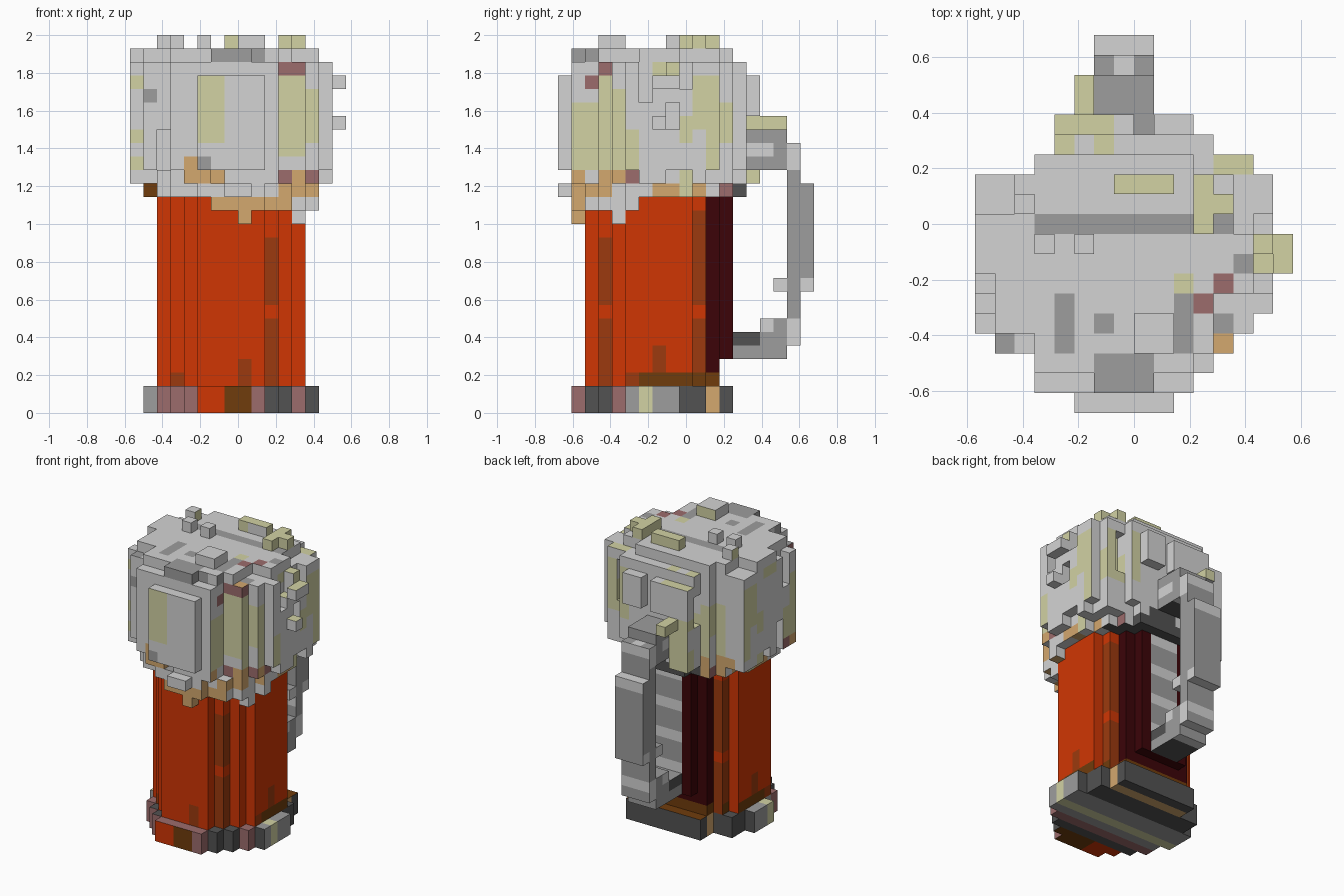
import bpy, bmesh, random
from itertools import product

cube = bpy.data.objects.get("Cube")
if cube:
    bpy.data.objects.remove(cube)
random.seed(4)

U = 2 / 28                      # block size
OX, OY = -8 * U, -9.5 * U       # corner of the block grid

# One letter per colour, sRGB
COLOURS = {
    "L": ("light grey foam", (212, 212, 212)),
    "G": ("mid grey", (157, 157, 157)),
    "D": ("dark grey", (82, 82, 82)),
    "Y": ("pale olive", (210, 210, 164)),
    "T": ("tan", (212, 168, 110)),
    "M": ("dusty mauve", (156, 108, 108)),
    "O": ("amber orange", (208, 54, 4)),
    "S": ("rust brown", (156, 58, 14)),
    "B": ("dark brown", (112, 60, 12)),
    "K": ("dark maroon", (60, 4, 8)),
}
KEYS = list(COLOURS)


def linear(c):
    c /= 255
    return c / 12.92 if c < 0.04045 else ((c + 0.055) / 1.055) ** 2.4


MATS = []
for name, rgb in COLOURS.values():
    m = bpy.data.materials.new(name)
    m.use_nodes = True
    col = [linear(c) for c in rgb] + [1]
    m.diffuse_color = col
    bsdf = m.node_tree.nodes["Principled BSDF"]
    bsdf.inputs["Base Color"].default_value = col
    bsdf.inputs["Roughness"].default_value = 0.9
    MATS.append(m)


def box(i0, i1, j0, j1, k0, k1):
    """Blocks of an inclusive index range."""
    return set(product(range(i0, i1 + 1), range(j0, j1 + 1), range(k0, k1 + 1)))


def disc(limit, k0, k1, jmax=99):
    """Stepped round column about the mug's axis."""
    return {(i, j, k) for i, j, k in box(0, 14, 0, 14, k0, k1)
            if (i - 7) ** 2 + (j - 7) ** 2 <= limit and j <= jmax}


def build(name, blocks, paint):
    """Skin a set of blocks; paint(i, j, k, axis, sign) picks each face colour."""
    bm = bmesh.new()
    verts = {}

    def vert(p):
        if p not in verts:
            verts[p] = bm.verts.new((OX + p[0] * U, OY + p[1] * U, p[2] * U))
        return verts[p]

    for b in sorted(blocks):
        for axis, sign in product(range(3), (-1, 1)):
            n = list(b)
            n[axis] += sign
            if tuple(n) in blocks:
                continue
            u, v = (axis + 1) % 3, (axis + 2) % 3
            ring = []
            for du, dv in ((0, 0), (1, 0), (1, 1), (0, 1))[::sign]:
                p = list(b)
                p[axis] += sign > 0
                p[u] += du
                p[v] += dv
                ring.append(vert(tuple(p)))
            f = bm.faces.new(ring)
            f.material_index = KEYS.index(paint(*b, axis, sign))
    me = bpy.data.meshes.new(name)
    bm.to_mesh(me)
    bm.free()
    for m in MATS:
        me.materials.append(m)
    bpy.context.collection.objects.link(bpy.data.objects.new(name, me))


def lookup(rules, a, b, default):
    """Last rectangle holding (a, b) wins."""
    for c, a0, a1, b0, b1 in reversed(rules):
        if a0 <= a <= a1 and b0 <= b <= b1:
            return c
    return default


# Base ring: first and last block of each row; colours run in strips along each side
BASE_ROWS = [(5, 9), (4, 10), (3, 11), (2, 12), (2, 13), (1, 13), (1, 13), (1, 13),
             (2, 12), (2, 12), (4, 11), (4, 11)]
base = set()
for j, (a, b) in enumerate(BASE_ROWS, 1):
    base |= box(a, b, j, j, 0, 1)


def base_paint(i, j, k, axis, sign):
    side = "-MDDMGYGGDDTD"[j]
    if axis == 0:
        return side
    if axis == 1:
        return "-GMMMOOBBMDDMD"[i] if sign < 0 else "D"
    if sign > 0:
        return "B" if j > 10 else side
    return "OB"[i > 6] if j < 3 else side


build("base", base, base_paint)


# Glass body filled with drink, with darker ribs and a striped back panel
def body_paint(i, j, k, axis, sign):
    if k == 2 and (j > 10 or (axis == 0 and 6 <= j)):
        return "B"
    if j == 12 and axis == 1 and 6 <= i <= 8:
        return "L" if k % 3 == 0 else "G"
    if j > 10:
        return "K"
    if j == 10 and k < 15 and k != 7:
        return "S"
    if (i, j) == (10, 3) and k < 13 and k != 7:
        return "S"
    if axis == 0 and (j == 7 and k < 5 or j in (3, 5) and k == 2):
        return "S"
    if axis == 1 and sign < 0 and (i, k) in ((8, 2), (8, 3), (3, 2)):
        return "S"
    return "O"


build("glass_body", disc(30, 2, 15) - box(0, 15, 12, 12, 2, 3), body_paint)

# Foam head: first and last block of each row, front to back
ROWS = [(5, 9), (3, 10), (3, 10), (1, 12), (0, 13), (0, 14), (0, 14), (0, 14),
        (0, 14), (0, 14), (0, 14), (0, 14), (3, 13), (4, 11), (4, 10)]
foam = set()
for j, (a, b) in enumerate(ROWS):
    top = 24 if j in (0, 14) else 25 if j == 13 else 26
    bottom = 18 if j == 0 else 22 if j == 14 else 17
    foam |= box(a, b, j, j, bottom, top)

# Ragged edge: cut short vertical grooves and nibble the lower rim
steps = ((1, 0), (-1, 0), (0, 1), (0, -1))
edge = sorted(b for b in foam if any((b[0] + x, b[1] + y, b[2]) not in foam for x, y in steps))
for i, j in sorted({b[:2] for b in edge if b[2] == 23 and b[1] > 0}):
    if random.random() < (0.4 if i == 14 or j > 12 else 0.2):
        k = random.randint(17, 24)
        foam -= box(i, i, j, j, k, k + random.randint(1, 3))
foam -= {b for b in edge if b[2] == 17 and random.random() < 0.3}
foam |= disc(36, 17, 26, 12) | disc(41, 16, 16, 12)
# Lower steps around the top rim
for i0, i1, j0, j1 in ((14, 14, 0, 14), (0, 1, 10, 11), (0, 0, 4, 6), (1, 2, 3, 3), (3, 5, 1, 1),
                       (9, 10, 1, 1), (13, 13, 9, 12), (12, 13, 3, 5), (11, 12, 12, 12)):
    foam -= box(i0, i1, j0, j1, 26, 26)
# Lumps on top, on the sides and at the back
for lump in ((7, 9, 11, 11, 27, 27), (11, 11, 9, 11, 27, 27), (12, 12, 10, 10, 27, 27),
             (3, 3, 8, 8, 27, 27), (5, 5, 8, 8, 27, 27), (8, 9, 3, 4, 27, 27), (2, 2, 10, 10, 27, 27),
             (15, 15, 7, 8, 24, 24), (15, 15, 7, 7, 21, 21), (5, 5, 15, 16, 21, 21),
             (4, 5, 13, 14, 17, 18), (4, 5, 14, 14, 19, 21), (7, 8, 0, 0, 16, 16)):
    foam |= box(*lump)
# Drips over the rim
for drip in ((6, 9, 1, 1, 15, 15), (8, 8, 1, 1, 14, 14), (10, 11, 2, 2, 15, 15),
             (12, 12, 3, 4, 15, 15), (12, 12, 4, 4, 14, 14), (13, 13, 5, 5, 15, 15)):
    foam |= box(*drip)

FRONT = [("Y", 5, 6, 20, 24), ("Y", 11, 12, 19, 25), ("Y", 13, 13, 20, 23), ("Y", 0, 0, 24, 24),
         ("Y", 0, 0, 20, 20), ("Y", 0, 0, 18, 18), ("T", 4, 6, 17, 17), ("T", 4, 4, 18, 18),
         ("T", 11, 13, 16, 17), ("T", 6, 11, 15, 15), ("T", 8, 8, 14, 14), ("M", 11, 12, 25, 25),
         ("M", 11, 11, 17, 17), ("M", 13, 13, 17, 17), ("G", 6, 9, 26, 26), ("G", 5, 5, 18, 18),
         ("G", 1, 1, 23, 23), ("B", 1, 1, 16, 16), ("Y", 7, 7, 27, 27), ("Y", 11, 12, 27, 27)]
SIDE = [("Y", 1, 4, 18, 22), ("Y", 5, 5, 18, 20), ("Y", 3, 3, 23, 24), ("Y", 4, 4, 23, 23),
        ("Y", 11, 11, 18, 24), ("Y", 12, 12, 20, 22), ("Y", 10, 10, 21, 24), ("Y", 9, 9, 20, 21),
        ("Y", 7, 8, 25, 25), ("Y", 9, 11, 27, 27), ("T", 1, 1, 14, 17), ("T", 2, 3, 16, 16),
        ("T", 3, 4, 17, 17), ("T", 7, 10, 16, 16), ("Y", 9, 9, 16, 17), ("M", 2, 2, 24, 24),
        ("M", 3, 3, 25, 25), ("M", 5, 5, 17, 17), ("M", 12, 12, 16, 16), ("G", 1, 2, 26, 26),
        ("Y", 14, 16, 21, 21), ("Y", 14, 14, 17, 18)]
TOP = [("G", 3, 10, 9, 9), ("G", 4, 4, 3, 5), ("G", 6, 6, 4, 4), ("G", 10, 10, 3, 5),
       ("G", 12, 12, 4, 4), ("G", 6, 8, 1, 2), ("G", 1, 1, 3, 3), ("G", 13, 13, 7, 7),
       ("Y", 10, 10, 6, 6), ("M", 11, 11, 5, 5), ("M", 12, 12, 6, 6), ("T", 12, 12, 3, 3),
       ("Y", 14, 15, 7, 8), ("Y", 7, 9, 11, 11), ("Y", 11, 11, 9, 11), ("Y", 12, 12, 10, 10),
       ("G", 12, 12, 9, 9), ("Y", 4, 6, 13, 16), ("L", 5, 5, 13, 13), ("Y", 12, 13, 12, 12)]
BACK = [("Y", 4, 5, 17, 21), ("Y", 11, 13, 20, 24), ("Y", 2, 3, 18, 22), ("T", 1, 3, 16, 17),
        ("D", 4, 10, 16, 16), ("Y", 7, 12, 27, 27)]


def foam_paint(i, j, k, axis, sign):
    if axis == 0:
        return lookup(SIDE, j, k, "L")
    if axis == 1:
        return lookup(FRONT if sign < 0 else BACK, i, k, "L")
    if sign > 0:
        return lookup(TOP, i, j, "L")
    if j > 10 and k == 16:
        return "D"
    return "T" if k < 17 and (i + j) % 3 == 0 else "L"


build("foam_head", foam, foam_paint)

# Handle loop
handle = set()
for span in ((13, 14, 4, 5), (15, 16, 4, 6), (17, 17, 5, 19), (18, 18, 9, 16),
             (14, 16, 18, 20), (16, 16, 9, 9)):
    handle |= box(6, 8, *span)

HANDLE_SIDE = [("D", 13, 14, 5, 5), ("L", 15, 15, 6, 6), ("L", 17, 17, 5, 6), ("L", 18, 18, 9, 9),
               ("L", 16, 16, 9, 9), ("L", 14, 15, 19, 19), ("L", 17, 17, 18, 19)]


def handle_paint(i, j, k, axis, sign):
    if axis == 0:
        return lookup(HANDLE_SIDE, j, k, "G")
    if axis == 1 and sign < 0:
        return "LG"[k // 2 % 2]
    if axis == 1:
        return "L" if k in (6, 16, 19) else "G"
    if sign < 0:
        return "D" if j < 16 else "L"
    return "L" if j == 18 or (i, j) == (7, 17) else "G"


build("handle", handle, handle_paint)

# Dark bracket where the handle meets the glass
build("handle_mount", box(5, 10, 13, 13, 16, 16) | box(6, 10, 13, 13, 17, 17),
      lambda i, j, k, axis, sign: "D")
